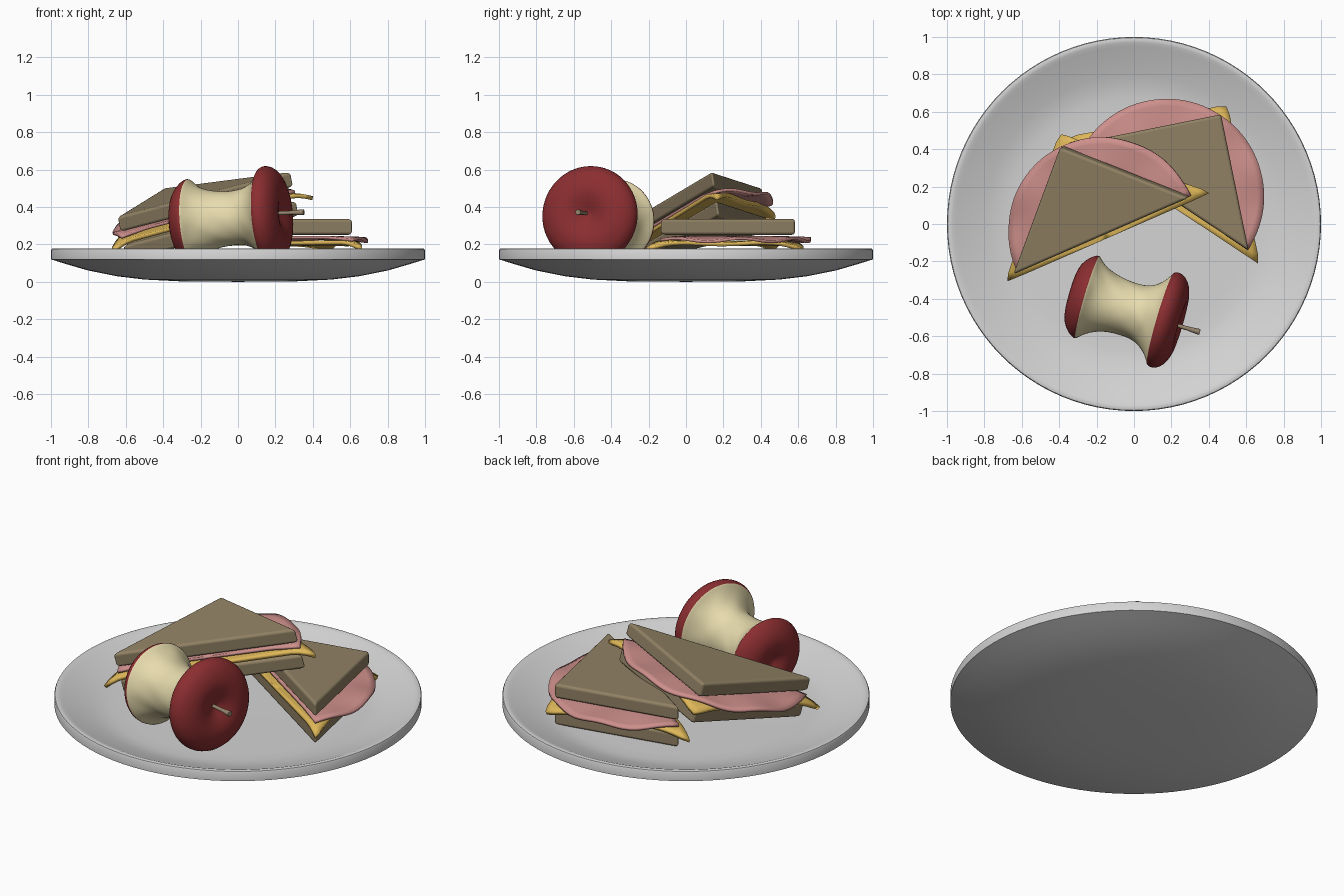
import bpy, bmesh, math
from mathutils import Vector, Matrix

if "Cube" in bpy.data.objects:
    bpy.data.objects.remove(bpy.data.objects["Cube"], do_unlink=True)


def material(name, r, g, b):
    m = bpy.data.materials.new(name)
    m.use_nodes = True
    m.diffuse_color = (r, g, b, 1)
    m.node_tree.nodes["Principled BSDF"].inputs["Base Color"].default_value = (r, g, b, 1)
    return m


china = material("plate_grey", .66, .66, .66)
crust = material("bread_brown", .28, .22, .127)
pink = material("ham_pink", .61, .275, .258)
yellow = material("cheese_yellow", .74, .48, .1)
red = material("apple_red", .26, .027, .03)
cream = material("apple_cream", .8, .71, .42)
bark = material("stem_brown", .3, .23, .15)


def finish(name, bm, mats, matrix=Matrix(), sharp=40):
    bmesh.ops.remove_doubles(bm, verts=bm.verts, dist=1e-5)
    bmesh.ops.recalc_face_normals(bm, faces=bm.faces)
    mesh = bpy.data.meshes.new(name)
    bm.to_mesh(mesh)
    bm.free()
    for m in mats:
        mesh.materials.append(m)
    mesh.shade_smooth()
    mesh.set_sharp_from_angle(angle=math.radians(sharp))
    obj = bpy.data.objects.new(name, mesh)
    obj.matrix_world = matrix
    bpy.context.collection.objects.link(obj)
    return obj


def grid_faces(bm, rows, closed):
    """Join rows of points into quads; returns the faces of each band."""
    rows = [[bm.verts.new(p) for p in row] for row in rows]
    bands = []
    for a, b in zip(rows, rows[1:]):
        n = len(a)
        bands.append([bm.faces.new((a[i], a[(i + 1) % n], b[(i + 1) % n], b[i]))
                      for i in range(n if closed else n - 1)])
    return bands


def ring(r, z, count):
    return [(r * math.cos(k * math.tau / count), r * math.sin(k * math.tau / count), z)
            for k in range(count)]


def frame(origin, x_axis, y_hint):
    """Rigid placement from an origin, an x direction and a rough y direction."""
    x = x_axis.normalized()
    z = x.cross(y_hint).normalized()
    m = Matrix((x, z.cross(x), z)).transposed().to_4x4()
    m.translation = origin
    return m


# Plate: shallow dish with a thin upright rim
plate_profile = [(0, 0), (.3, .002), (.5, .012), (.65, .03), (.8, .06), (.92, .095), (1, .12),
                 (1, .168), (.996, .176), (.985, .179), (.97, .176), (.95, .168), (.88, .142),
                 (.8, .115), (.74, .099), (.68, .092), (.6, .09), (0, .09)]
bm = bmesh.new()
grid_faces(bm, [ring(r, z, 96) for r, z in plate_profile], True)
finish("plate", bm, [china])


# Sandwich: the cut edge runs along local x, the square corner points along y
HALF, SLICE, STACK = .525, .085, .245


def bread(name, z, place):
    bm = bmesh.new()
    face = bm.faces.new([bm.verts.new(p) for p in ((-HALF, 0, z), (HALF, 0, z), (0, HALF, z))])
    top = bmesh.ops.extrude_face_region(bm, geom=[face])["geom"]
    bmesh.ops.translate(bm, vec=(0, 0, SLICE),
                        verts=[v for v in top if isinstance(v, bmesh.types.BMVert)])
    obj = finish(name, bm, [crust], place)
    bevel = obj.modifiers.new("soft_crust", "BEVEL")
    bevel.width, bevel.segments, bevel.harden_normals = .017, 3, True


def filling(name, mat, radius, height, shift, thickness, place):
    """Half sheet spread out from the middle of the cut edge."""
    bm = bmesh.new()
    rows = []
    for i in range(15):
        row = []
        for k in range(49):
            a = math.pi * k / 48
            r = radius(a) * i / 14
            row.append((r * math.cos(a), r * math.sin(a) + shift, height(r, a)))
        rows.append(row)
    grid_faces(bm, rows, False)
    obj = finish(name, bm, [mat], place, 180)
    solid = obj.modifiers.new("thickness", "SOLIDIFY")
    solid.thickness, solid.offset = thickness, 0


def cheese_edge(a):
    # triangle outline with slightly blunted tips
    return min(.615 / (abs(math.cos(a)) + math.sin(a)), .602)


def cheese_height(r, a):
    return .115 - 2 * max(0, r - .46) ** 2 + .012 * r * math.sin(5 * a + 1)


def ham_height(r, a):
    edge = max(0, r - .36) / .16
    return .146 - .014 * edge + .009 * edge * math.sin(9 * a)


def sandwich(side, a, b, c):
    """a is the square corner of the top slice, b and c the ends of the cut edge."""
    a, b, c = Vector(a), Vector(b), Vector(c)
    place = frame((b + c) / 2, b - c, a - (b + c) / 2)
    place = place @ Matrix.Translation((0, 0, -STACK))
    bread(side + "_bottom_bread", 0, place)
    filling(side + "_cheese", yellow, cheese_edge, cheese_height, -.03, .022, place)
    filling(side + "_ham", pink, lambda t: .52, ham_height, 0, .016, place)
    bread(side + "_top_bread", STACK - SLICE, place)


sandwich("left", (.46, .59, .336), (.61, -.14, .336), (-.26, .437, .336))
sandwich("right", (-.385, .415, .505), (.295, .14, .592), (-.655, -.275, .345))

# Apple core: turned along its own axis, with bitten flesh between two skin caps
core_profile = [(0, -.05), (.03, -.06), (.07, -.082), (.11, -.088), (.165, -.075), (.21, -.04),
                (.232, -.005), (.23, .008), (.222, .016), (.19, .05), (.165, .1), (.15, .16),
                (.145, .22), (.146, .28), (.16, .33), (.195, .375), (.24, .408), (.256, .413),
                (.267, .432), (.262, .465), (.235, .498), (.19, .52), (.14, .53), (.09, .522),
                (.04, .5), (0, .485)]
FLESH = range(7, 17)
left_end, right_end = Vector((-.255, -.39, .32)), Vector((.155, -.51, .355))
axis = right_end - left_end
core_place = frame(left_end, axis, Vector((0, 1, 0))) @ Matrix.Rotation(math.pi / 2, 4, "Y")

rows = []
for i, (r, z) in enumerate(core_profile):
    row = ring(r, z, 40)
    if 8 < i < 16:
        for k, (x, y, h) in enumerate(row):
            t = k * math.tau / 40
            bite = 1 + .03 * math.sin(5 * t + 40 * z) * math.sin(28 * z + 2 * t) \
                + .015 * math.sin(9 * t - 50 * z)
            row[k] = (x * bite, y * bite, h)
    rows.append(row)
bm = bmesh.new()
for i, band in enumerate(grid_faces(bm, rows, True)):
    for f in band:
        f.material_index = 1 if i in FLESH else 0
core = finish("apple_core", bm, [red, cream], core_place, 180)
core.modifiers.new("smooth", "SUBSURF").levels = 1

# Stem: slim and flared at the tip
base, tip = Vector((.19, -.53, .366)), Vector((.352, -.578, .372))
bm = bmesh.new()
length = (tip - base).length
stem_profile = [(0, 0), (.01, 0), (.011, length * .6), (.016, length * .96), (.014, length), (0, length)]
grid_faces(bm, [ring(r, z, 12) for r, z in stem_profile], True)
finish("apple_stem", bm, [bark],
       frame(base, tip - base, Vector((0, 1, 0))) @ Matrix.Rotation(math.pi / 2, 4, "Y"))
